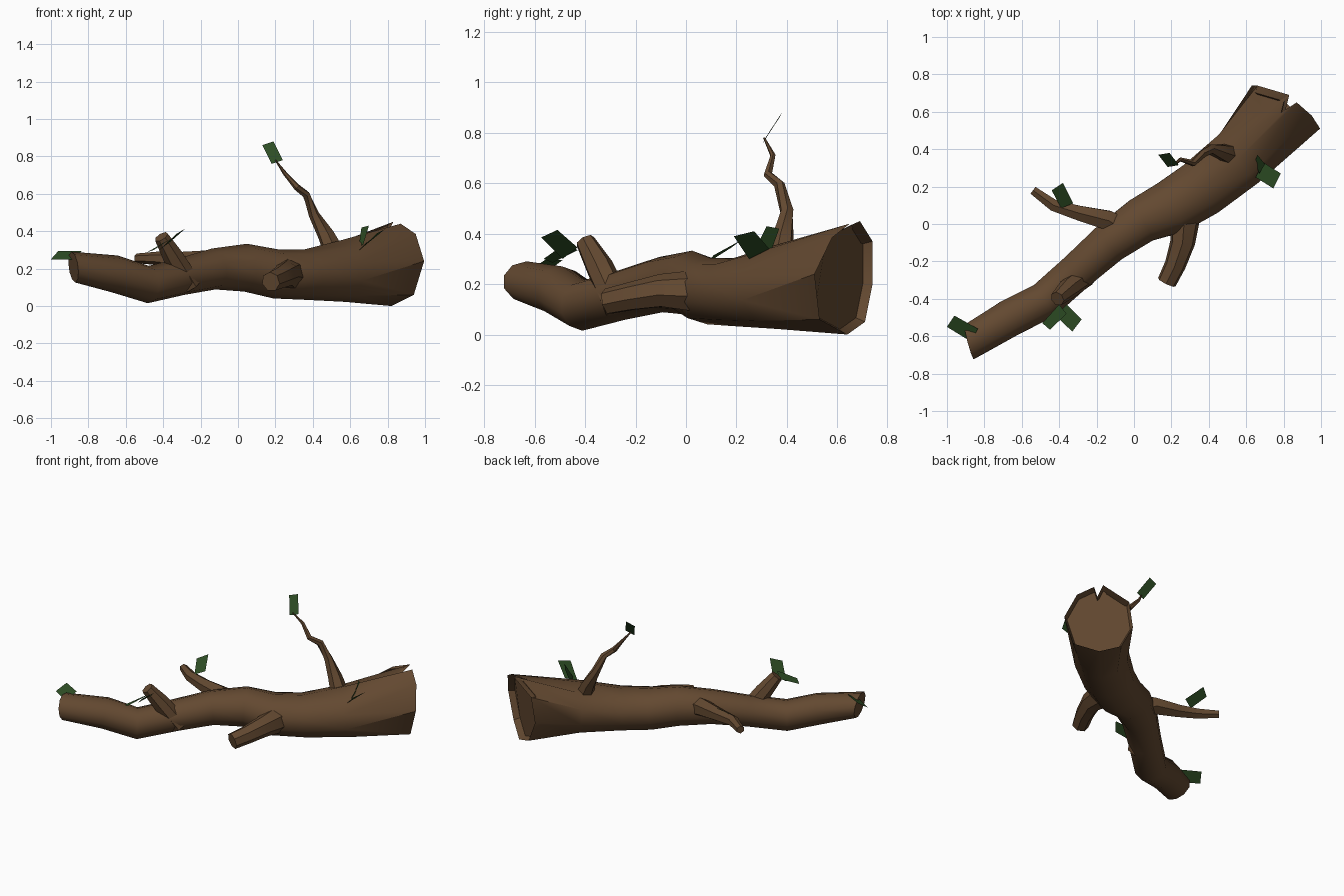
import bpy, bmesh, math
from mathutils import Vector


def material(name, color):
    m = bpy.data.materials.new(name)
    m.diffuse_color = (*color, 1)
    return m


BARK = material("brown bark", (0.125, 0.066, 0.030))
LEAF = material("dark green leaf", (0.027, 0.075, 0.018))


def finish(name, bm, mat):
    me = bpy.data.meshes.new(name)
    bm.to_mesh(me)
    bm.free()
    ob = bpy.data.objects.new(name, me)
    bpy.context.collection.objects.link(ob)
    me.materials.append(mat)
    return ob


def limb(name, stations, sides, end_ring=None, tilt=None):
    """Loft rings along stations of (x, y, z, half width, half height)."""
    bm = bmesh.new()
    pts = [Vector(s[:3]) for s in stations]
    rings = []
    for i, s in enumerate(stations):
        t = (pts[min(i + 1, len(pts) - 1)] - pts[max(i - 1, 0)]).normalized()
        if i == 0 and tilt:
            t = Vector(tilt).normalized()
        side = t.cross(Vector((0, 0, 1))).normalized()
        up = side.cross(t)
        rings.append([bm.verts.new(pts[i] + side * s[3] * math.sin(a) + up * s[-1] * math.cos(a))
                      for a in (k * math.tau / sides for k in range(sides))])
    if end_ring:
        # broken rim, then a slightly recessed cap
        rings.append([bm.verts.new(p) for p in end_ring])
        c = sum((Vector(p) for p in end_ring), Vector()) / sides
        back = Vector((-0.025, -0.03, 0))
        rings.append([bm.verts.new(c + (Vector(p) - c) * 0.92 + back) for p in end_ring])
    for a, b in zip(rings, rings[1:]):
        for k in range(sides):
            j = (k + 1) % sides
            bm.faces.new((a[k], a[j], b[j], b[k]))
    bm.faces.new(rings[0])
    bm.faces.new(rings[-1])
    bmesh.ops.recalc_face_normals(bm, faces=bm.faces)
    ob = finish(name, bm, BARK)
    bpy.context.view_layer.objects.active = ob
    ob.select_set(True)
    bpy.ops.object.shade_smooth_by_angle(angle=math.radians(40))
    ob.select_set(False)


# Fallen trunk, thin end to thick end, with a split in the thick rim
limb("trunk", [
    (-0.88, -0.63, 0.208, 0.10, 0.083),
    (-0.66, -0.50, 0.172, 0.105, 0.10),
    (-0.48, -0.41, 0.115, 0.105, 0.10),
    (-0.30, -0.25, 0.158, 0.105, 0.10),
    (-0.13, -0.10, 0.198, 0.115, 0.11),
    (0.04, 0.02, 0.205, 0.13, 0.128),
    (0.20, 0.09, 0.172, 0.155, 0.132),
    (0.36, 0.19, 0.168, 0.165, 0.135),
    (0.56, 0.35, 0.187, 0.175, 0.165),
    ], 10, end_ring=[
    (0.81, 0.61, 0.41), (0.87, 0.65, 0.44), (0.95, 0.58, 0.385), (0.995, 0.51, 0.24),
    (0.94, 0.53, 0.06), (0.82, 0.64, 0.0), (0.70, 0.71, 0.05), (0.63, 0.74, 0.20),
    (0.66, 0.74, 0.37), (0.83, 0.69, 0.45)], tilt=(0.95, 0.25, 0.12))

# Side branches: (x, y, z, radius)
limb("upright_twig", [
    (0.52, 0.37, 0.27, 0.06), (0.47, 0.385, 0.38, 0.045), (0.405, 0.40, 0.49, 0.028),
    (0.365, 0.37, 0.595, 0.022), (0.315, 0.325, 0.635, 0.018),
    (0.25, 0.345, 0.71, 0.011), (0.20, 0.31, 0.78, 0.004)], 6)
limb("back_branch", [
    (-0.08, -0.02, 0.21, 0.07), (-0.14, 0.02, 0.24, 0.06), (-0.30, 0.06, 0.245, 0.045),
    (-0.43, 0.10, 0.255, 0.036), (-0.54, 0.18, 0.255, 0.026)], 6)
limb("front_stub", [
    (-0.25, -0.27, 0.11, 0.06), (-0.35, -0.345, 0.27, 0.056),
    (-0.41, -0.40, 0.37, 0.04)], 7)
limb("right_stub", [
    (0.27, 0.03, 0.17, 0.085), (0.26, -0.10, 0.172, 0.068),
    (0.22, -0.22, 0.15, 0.058), (0.175, -0.312, 0.13, 0.053)], 7)

# Flat four-cornered leaves
LEAVES = {
    "twig_leaf": ((.13, .37, .86), (.19, .38, .88), (.24, .315, .78), (.18, .305, .76)),
    "tip_leaf": ((-1, -.55, .25), (-.96, -.49, .295), (-.835, -.56, .295), (-.87, -.63, .25)),
    "back_branch_leaf": ((-.44, .18, .345), (-.38, .22, .375), (-.325, .11, .315), (-.39, .085, .285)),
    "stub_leaf_left": ((-.49, -.53, .285), (-.45, -.565, .30), (-.36, -.48, .36), (-.40, -.43, .335)),
    "stub_leaf_right": ((-.28, -.51, .415), (-.33, -.575, .385), (-.42, -.49, .30), (-.36, -.43, .345)),
    "trunk_leaf_flat": ((.65, .25, .30), (.745, .19, .39), (.785, .27, .41), (.69, .33, .34)),
    "trunk_leaf_upright": ((.645, .33, .31), (.66, .37, .42), (.70, .32, .43), (.67, .27, .33)),
}
for name, corners in LEAVES.items():
    bm = bmesh.new()
    f = bm.faces.new([bm.verts.new(c) for c in corners])
    f.normal_update()
    if f.normal.z < 0:
        f.normal_flip()
    finish(name, bm, LEAF)
